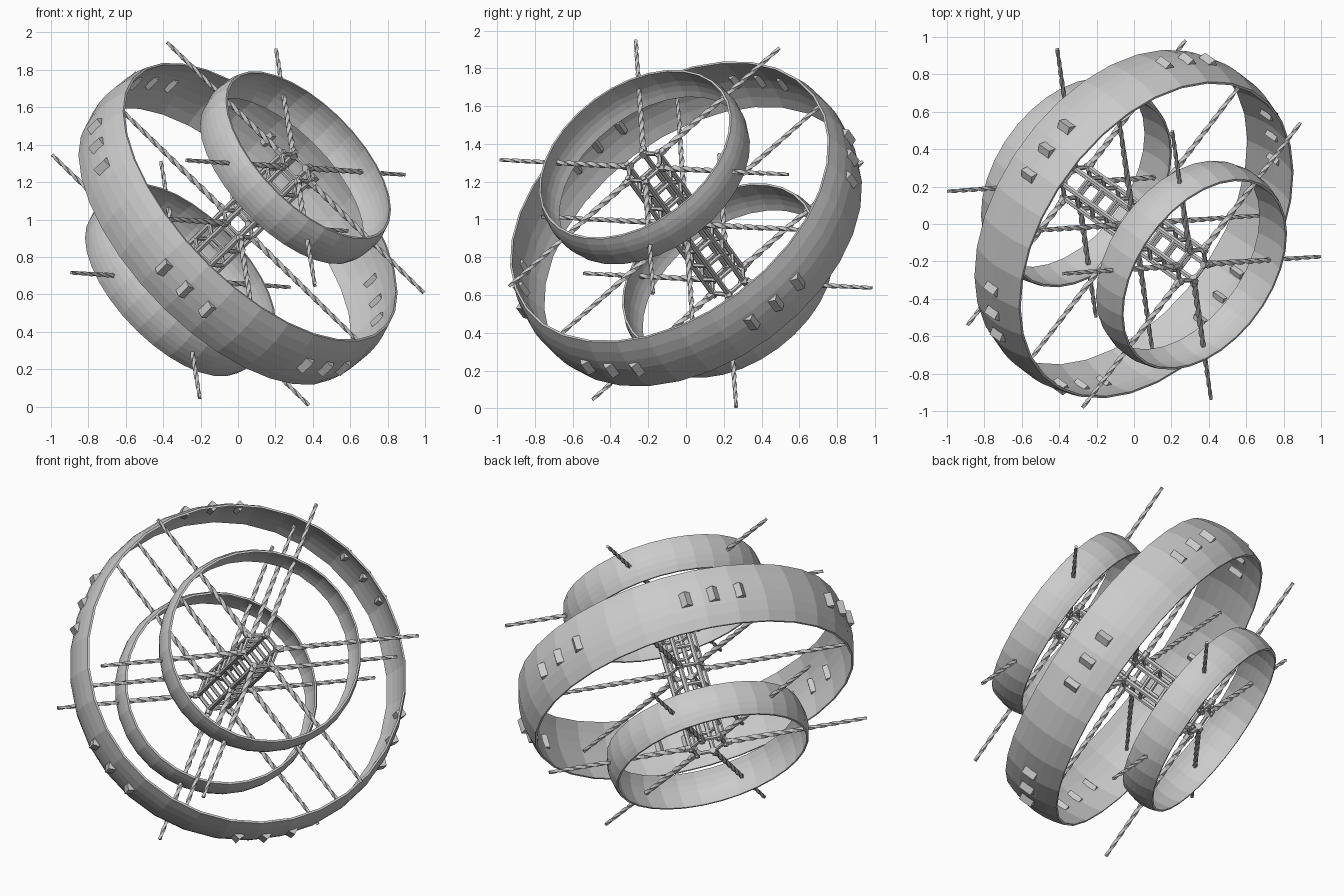
import bpy, bmesh, math
from mathutils import Vector, Matrix

if "Cube" in bpy.data.objects:
    bpy.data.objects.remove(bpy.data.objects["Cube"])

# Local frame: Z runs along the tilted hub, X points along the first mast
axis = Vector((0.637, -0.456, 0.622)).normalized()
sx = Vector((0.716, 0.047, -0.697))
sx = (sx - axis * sx.dot(axis)).normalized()
sy = axis.cross(sx)
FRAME = Matrix((sx, sy, axis)).transposed().to_4x4()
FRAME.translation = Vector((0, 0, 0.977))

grey = bpy.data.materials.new("station_grey")
grey.diffuse_color = (0.6, 0.6, 0.6, 1)
grey.use_nodes = True
grey.node_tree.nodes["Principled BSDF"].inputs["Base Color"].default_value = grey.diffuse_color

HALF = 0.483       # distance from the middle to each small ring
HUB_R = 0.105      # hexagonal truss radius
MAST = 0.96        # mast tip distance from the axis


def finish(bm, name):
    bmesh.ops.recalc_face_normals(bm, faces=bm.faces)
    bmesh.ops.transform(bm, matrix=FRAME, verts=bm.verts)
    me = bpy.data.meshes.new(name)
    bm.to_mesh(me)
    bm.free()
    me.materials.append(grey)
    ob = bpy.data.objects.new(name, me)
    bpy.context.collection.objects.link(ob)
    return ob


def polar(r, ang, z):
    return Vector((r * math.cos(ang), r * math.sin(ang), z))


def rod(bm, p, q, r, sides=6):
    d = q - p
    m = Matrix.Translation((p + q) / 2) @ d.to_track_quat('Z', 'Y').to_matrix().to_4x4()
    bmesh.ops.create_cone(bm, cap_ends=True, segments=sides, radius1=r, radius2=r,
                          depth=d.length, matrix=m)


def ring(name, z0, r_edge, bulge, half_w, thick=0.012, segs=32, n=6):
    # barrel-shaped band: outer arc followed by the inner arc, spun round the hub
    ts = [-1 + 2 * i / n for i in range(n + 1)]
    prof = [(r_edge + bulge * (1 - t * t), half_w * t) for t in ts]
    prof += [(r_edge - thick + bulge * (1 - t * t), half_w * t) for t in reversed(ts)]
    bm = bmesh.new()
    loops = [[bm.verts.new(polar(r, 2 * math.pi * s / segs, z0 + z)) for r, z in prof]
             for s in range(segs)]
    k = len(prof)
    for s in range(segs):
        a, b = loops[s], loops[(s + 1) % segs]
        for i in range(k):
            j = (i + 1) % k
            bm.faces.new((a[i], b[i], b[j], a[j]))
    finish(bm, name)


def mast(bm, ang, z0, steps=36):
    # slim twisted square bar, a little stouter at the root
    u = polar(1, ang, 0)
    v = Vector((-u.y, u.x, 0))
    w = Vector((0, 0, 1))
    prev = None
    for i in range(steps + 1):
        f = i / steps
        rad = 0.018 - 0.007 * f
        c = u * (HUB_R + (MAST - HUB_R) * f) + w * z0
        tw = i * math.pi / 6
        cur = [bm.verts.new(c + rad * (v * math.cos(tw + k * math.pi / 2)
                                       + w * math.sin(tw + k * math.pi / 2)))
               for k in range(4)]
        if prev:
            for k in range(4):
                bm.faces.new((prev[k], prev[(k + 1) % 4], cur[(k + 1) % 4], cur[k]))
        else:
            bm.faces.new(cur)
        prev = cur
    bm.faces.new(prev)


# Rings
ring("main_ring", 0, 0.952, 0.035, 0.187)
ring("upper_ring", HALF, 0.573, 0.022, 0.108)
ring("lower_ring", -HALF, 0.573, 0.022, 0.108)

# Masts at the three ring stations
for name, z in (("main_masts", 0), ("upper_masts", HALF), ("lower_masts", -HALF)):
    bm = bmesh.new()
    for k in range(6):
        mast(bm, k * math.pi / 3, z)
    finish(bm, name)

# Hexagonal hub truss: long rods, cross frames and corner joints
bm = bmesh.new()
end = HALF + 0.025
for k in range(6):
    a = k * math.pi / 3
    rod(bm, polar(HUB_R, a, -end), polar(HUB_R, a, end), 0.015)
finish(bm, "hub_rods")

bm = bmesh.new()
for i in range(9):
    z = HALF * (i - 4) / 4
    for k in range(6):
        a = k * math.pi / 3
        rod(bm, polar(HUB_R, a, z), polar(HUB_R, a + math.pi / 3, z), 0.012)
finish(bm, "hub_frames")

bm = bmesh.new()
for z in (-HALF, 0, HALF):
    for k in range(6):
        a = k * math.pi / 3
        rod(bm, polar(HUB_R - 0.02, a, z), polar(HUB_R + 0.035, a, z), 0.021)
finish(bm, "mast_sockets")

# Diamond-section pods through the main ring, three between each pair of masts
bm = bmesh.new()
for k in range(6):
    for j in (-1, 0, 1):
        a = math.radians(30 + 60 * k + 9.5 * j)
        m = Matrix.Translation(polar(0.981, a, 0)) @ Matrix.Rotation(a, 4, 'Z')
        bmesh.ops.create_cone(bm, cap_ends=True, segments=4, radius1=0.032,
                              radius2=0.032, depth=0.085, matrix=m)
finish(bm, "ring_pods")
